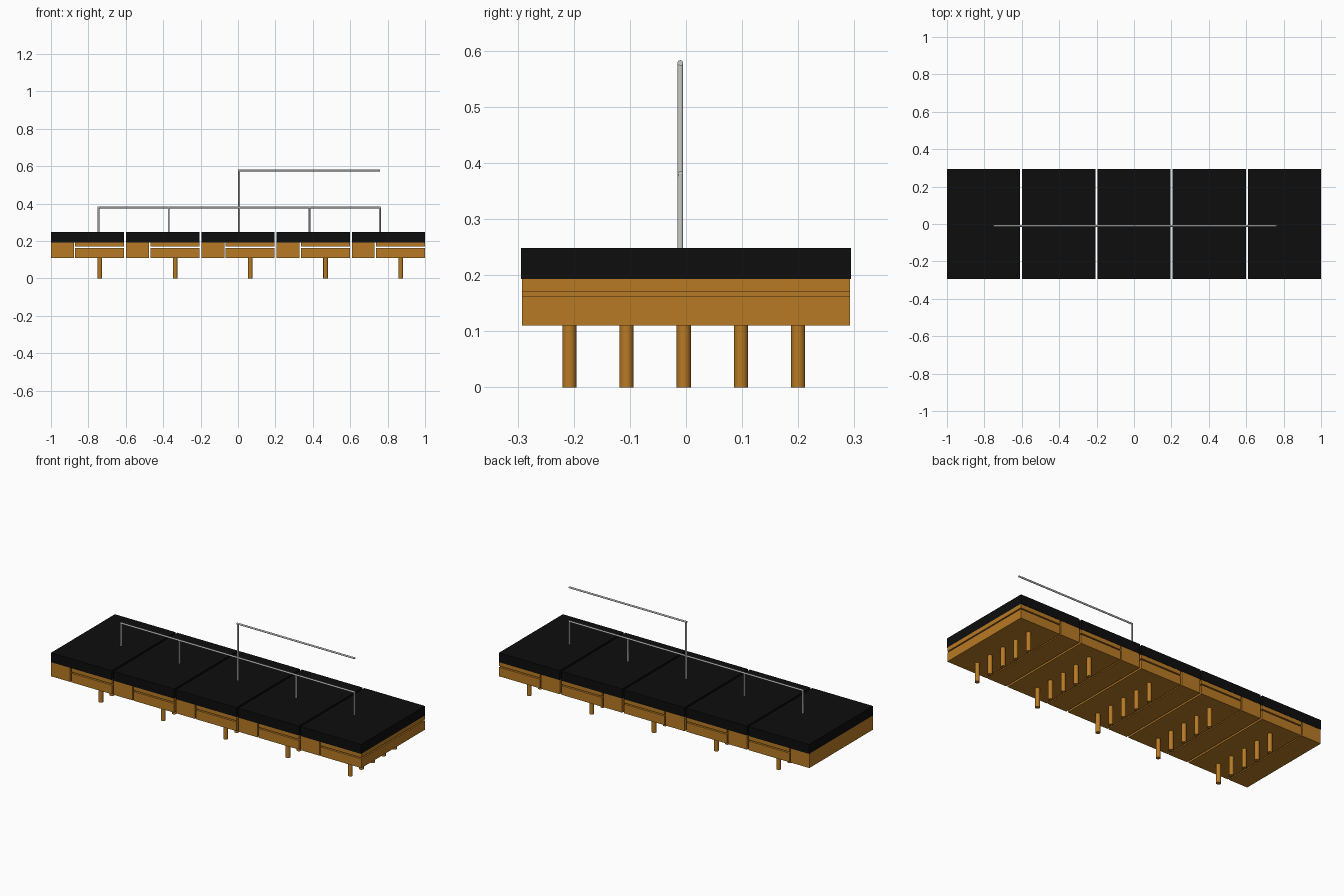
import bpy
import math
from mathutils import Vector

if "Cube" in bpy.data.objects:
    bpy.data.objects.remove(bpy.data.objects["Cube"], do_unlink=True)


def material(name, rgb):
    m = bpy.data.materials.new(name)
    m.use_nodes = True
    m.diffuse_color = (*rgb, 1)
    m.node_tree.nodes["Principled BSDF"].inputs["Base Color"].default_value = (*rgb, 1)
    return m


BLACK = material("matte black", (0.004, 0.004, 0.004))
WOOD = material("amber wood", (0.48, 0.195, 0.018))
STEEL = material("light steel", (0.6, 0.6, 0.58))


def box(name, x, y, z, mat):
    """Box from (min, max) ranges on each axis."""
    centre = [(a + b) / 2 for a, b in (x, y, z)]
    bpy.ops.mesh.primitive_cube_add(size=1, location=centre)
    ob = bpy.context.object
    ob.name = name
    ob.scale = [b - a for a, b in (x, y, z)]
    bpy.ops.object.transform_apply(location=False, rotation=False, scale=True)
    ob.data.materials.append(mat)


def rod(name, start, end, radius, mat, sides=24):
    """Round rod between two points."""
    a, b = Vector(start), Vector(end)
    axis = b - a
    bpy.ops.mesh.primitive_cylinder_add(vertices=sides, radius=radius,
                                        depth=axis.length, location=(a + b) / 2)
    ob = bpy.context.object
    ob.name = name
    ob.rotation_euler = axis.to_track_quat("Z", "Y").to_euler()
    ob.data.materials.append(mat)
    bpy.ops.object.shade_smooth_by_angle(angle=math.radians(40))


PITCH, WIDTH = 0.4022, 0.391
SLAB_Y, WOOD_Y = (-0.294, 0.294), (-0.292, 0.292)
BASE, TOP, SLAB_TOP = 0.11, 0.193, 0.248

# Five identical modules: black slab on split wooden blocks with a row of pegs
for i in range(5):
    cx = (i - 2) * PITCH
    x0, x1 = cx - WIDTH / 2, cx + WIDTH / 2
    split = x0 + 0.122
    box(f"top_slab_{i + 1}", (x0, x1), SLAB_Y, (TOP, SLAB_TOP), BLACK)
    box(f"narrow_block_{i + 1}", (x0, split), WOOD_Y, (BASE, TOP), WOOD)
    box(f"wide_block_upper_{i + 1}", (split + 0.007, x1), WOOD_Y, (0.170, TOP), WOOD)
    box(f"wide_block_lower_{i + 1}", (split + 0.007, x1), WOOD_Y, (BASE, 0.163), WOOD)
    for j in range(5):
        y = -0.004 + (j - 2) * 0.102
        rod(f"peg_{i + 1}_{j + 1}", (cx + 0.066, y, 0), (cx + 0.066, y, BASE + 0.002),
            0.0125, WOOD)

# Wire frame: a post on each module, a joining rail, and a raised arm
WIRE_Y, R = -0.01, 0.005
RAIL_Z, ARM_Z = 0.38, 0.578
for i in range(5):
    x = 0.006 + (i - 2) * 0.3762
    height = ARM_Z if i == 2 else RAIL_Z
    rod(f"wire_post_{i + 1}", (x, WIRE_Y, SLAB_TOP - 0.002), (x, WIRE_Y, height), R, STEEL, 16)
rod("wire_rail", (-0.751, WIRE_Y, RAIL_Z), (0.762, WIRE_Y, RAIL_Z), R, STEEL, 16)
rod("wire_arm", (0.001, WIRE_Y, ARM_Z), (0.76, WIRE_Y, ARM_Z), R, STEEL, 16)
